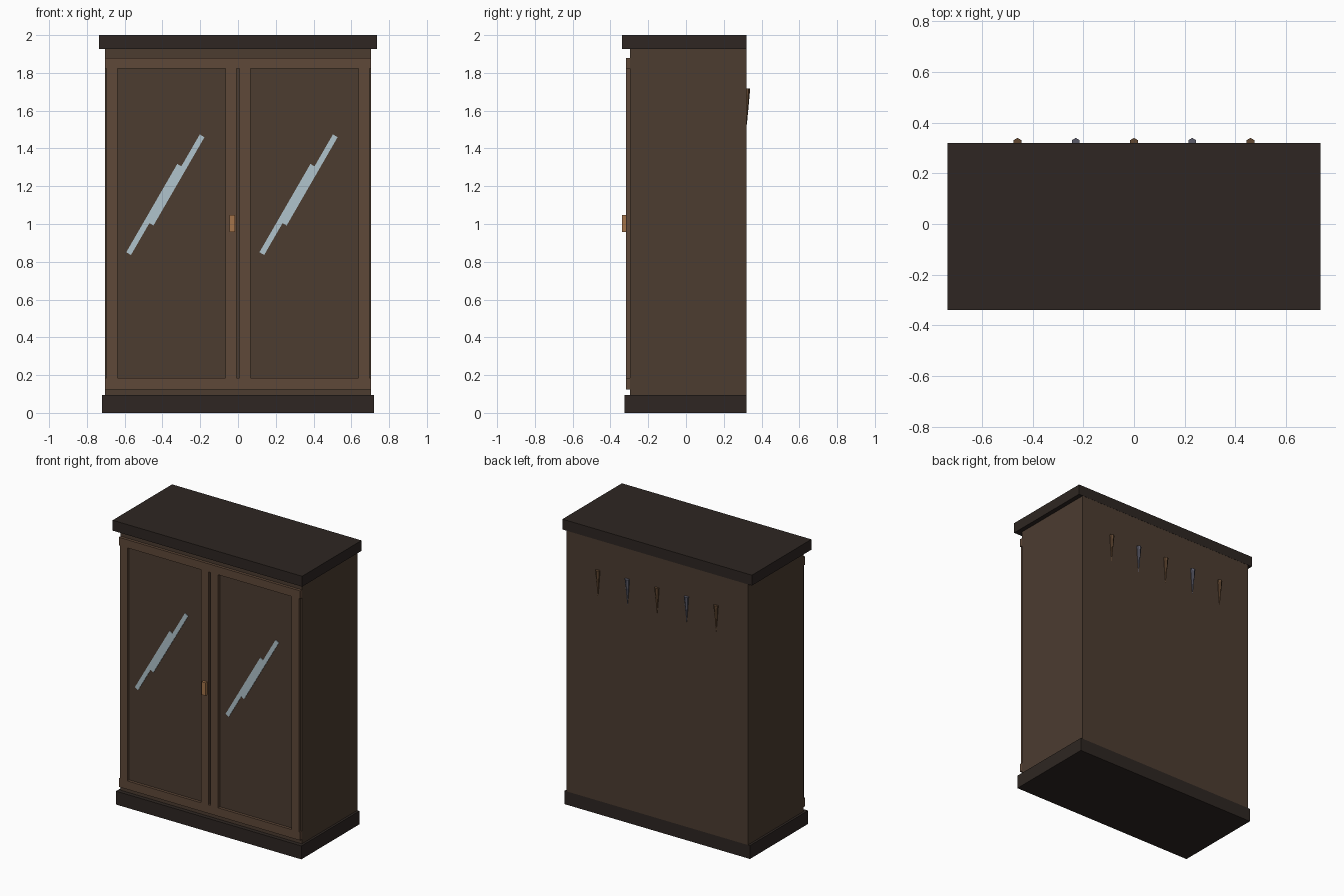
import bpy
from math import radians

if "Cube" in bpy.data.objects:
    bpy.data.objects.remove(bpy.data.objects["Cube"])


def material(name, rgb):
    # sRGB 0-255 to linear viewport colour
    def lin(c):
        c /= 255
        return c / 12.92 if c <= 0.04045 else ((c + 0.055) / 1.055) ** 2.4
    m = bpy.data.materials.new(name)
    m.diffuse_color = (*[lin(c) for c in rgb], 1)
    m.use_nodes = True
    m.node_tree.nodes["Principled BSDF"].inputs["Base Color"].default_value = m.diffuse_color
    return m


trim = material("dark_trim", (46, 38, 34))
wood = material("body_wood", (76, 60, 48))
frame = material("door_wood", (95, 72, 56))
glint = material("glass_glint", (176, 196, 204))
brass = material("handle_brass", (164, 116, 74))
peg_brown = material("peg_brown", (98, 72, 50))
peg_grey = material("peg_grey", (92, 92, 106))


def box(name, x, y, z, mat):
    """Box from (min, max) ranges."""
    r = (x, y, z)
    bpy.ops.mesh.primitive_cube_add(size=1, location=[(a + b) / 2 for a, b in r])
    ob = bpy.context.object
    ob.name = name
    ob.scale = [abs(b - a) for a, b in r]
    ob.data.materials.append(mat)
    return ob


BACK, FACE, DOOR = 0.319, -0.297, -0.317

# Carcass
box("base_plinth", (-0.721, 0.721), (-0.326, BACK), (0, 0.094), trim)
box("cabinet_body", (-0.705, 0.705), (FACE, BACK), (0.094, 1.927), wood)
box("top_cornice", (-0.737, 0.737), (-0.34, BACK + 0.001), (1.927, 2), trim)

# Door frames
for side, s in (("left", -1), ("right", 1)):
    for part, z in (("lower", (0.125, 0.184)), ("upper", (1.823, 1.88))):
        box(f"{side}_door_{part}_rail", (0, s * 0.705), (DOOR, FACE), z, frame)
    for part, x in (("inner", (0.009, 0.067)), ("outer", (0.639, 0.696))):
        box(f"{side}_door_{part}_stile", (s * x[0], s * x[1]), (DOOR, FACE),
            (0.184, 1.823), frame)

    # Two slanted reflections on each pane
    for part, dx, z in (("lower", -0.0915, 1.077), ("upper", 0.0275, 1.233)):
        ob = box(f"{side}_pane_{part}_glint", (-0.27, 0.27),
                 (FACE - 0.004, FACE + 0.002), (-0.0145, 0.0145), glint)
        ob.location.x = s * 0.3525 + dx
        ob.location.z = z
        ob.rotation_euler.y = radians(-60)

# Single handle on the left door
box("door_handle", (-0.046, -0.017), (-0.338, DOOR), (0.957, 1.048), brass)

# Row of tapered hexagonal pegs on the back
for i in range(5):
    bpy.ops.mesh.primitive_cone_add(vertices=6, radius1=0.0, radius2=0.018, depth=0.194,
                                    location=((i - 2) * 0.23, 0.322, 1.62))
    peg = bpy.context.object
    peg.name = f"back_peg_{i + 1}"
    peg.data.materials.append(peg_grey if i % 2 else peg_brown)
